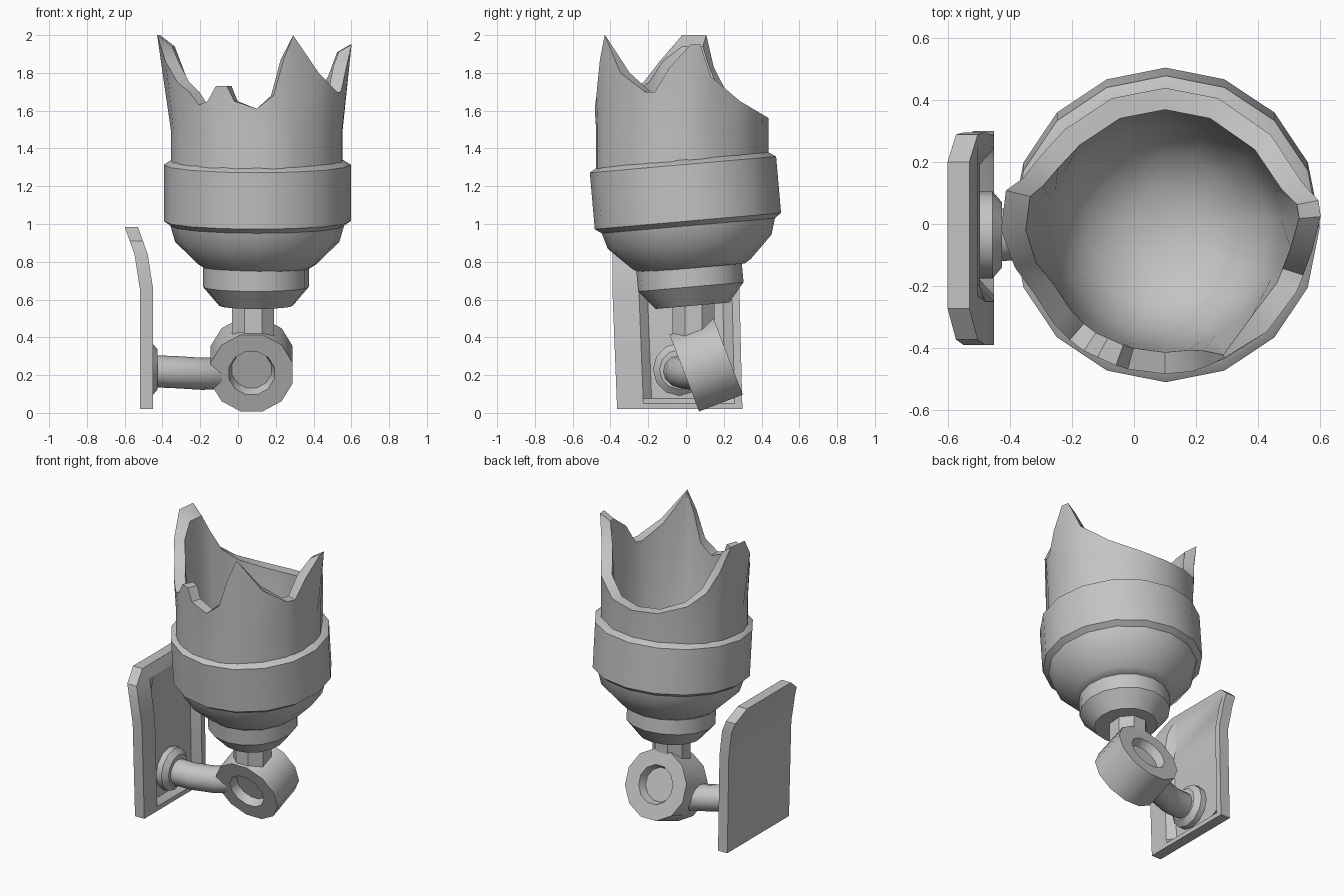
import bpy, bmesh
from math import radians, cos, sin
from mathutils import Matrix

cube = bpy.data.objects.get("Cube")
if cube:
    bpy.data.objects.remove(cube, do_unlink=True)

GREY = (0.55, 0.55, 0.55, 1)
metal = bpy.data.materials.new("plain_grey")
metal.use_nodes = True
metal.diffuse_color = GREY
metal.node_tree.nodes["Principled BSDF"].inputs["Base Color"].default_value = GREY
parts = []


def finish(name, bm):
    """Clean up a bmesh and turn it into a named object."""
    bmesh.ops.remove_doubles(bm, verts=bm.verts, dist=0.0005)
    bmesh.ops.recalc_face_normals(bm, faces=bm.faces)
    mesh = bpy.data.meshes.new(name)
    bm.to_mesh(mesh)
    bm.free()
    obj = bpy.data.objects.new(name, mesh)
    bpy.context.collection.objects.link(obj)
    mesh.materials.append(metal)
    parts.append(obj)
    return obj


def skin(bm, rows, closed):
    """Join neighbouring rows of points with quads."""
    grid = [[bm.verts.new(p) for p in row] for row in rows]
    for a, b in zip(grid, grid[1:]):
        for i in range(len(a) if closed else len(a) - 1):
            j = (i + 1) % len(a)
            bm.faces.new((a[i], a[j], b[j], b[i]))
    return grid


def revolve(name, profile, sides, place, turn=0.0):
    """Revolve (radius, height) points about local z, then place the result."""
    bm = bmesh.new()
    angles = [radians(turn + 360 * i / sides) for i in range(sides)]
    skin(bm, [[(r * cos(a), r * sin(a), h) for a in angles] for r, h in profile], True)
    bmesh.ops.dissolve_degenerate(bm, dist=0.0005, edges=bm.edges)
    bm.transform(place)
    return finish(name, bm)


def at(x, y, z, angle=0.0, axis="X"):
    return Matrix.Translation((x, y, z)) @ Matrix.Rotation(radians(angle), 4, axis)


# Collar, bowl and neck, leaning slightly forward
revolve("collar_and_bowl",
        [(.44, .175), (.455, .175), (.495, .15), (.495, -.15), (.46, -.175), (.435, -.26),
         (.315, -.378), (.28, -.4), (0, -.4)], 16, at(.102, -.003, 1.165, 5))
revolve("neck", [(.28, -.37), (.28, -.5), (.195, -.6), (0, -.6)],
        16, at(.095, -.018, 1.165, 5))

# Broken cup: angle in degrees, rim height, outward flare, wall thickness, inner drop
rim = [(-25, 1.7, .01), (-18, 1.7, .01), (-8, 1.83, .02), (5, 1.95, .045, .07, .04),
       (11, 1.95, .045, .07, .04), (19, 1.78, .01), (42, 1.65, 0), (68, 1.58, 0),
       (90, 1.56, 0), (112, 1.57, 0), (135, 1.62, 0), (150, 1.7, .01), (160, 1.83, .03),
       (166, 2, .07, .08, .06), (180, 2, .07, .08, .06), (194, 1.86, .04), (206, 1.75, .01),
       (220, 1.7, .01), (229, 1.63, .01), (236, 1.65, .01), (242, 1.73, .005),
       (250, 1.73, .005), (255, 1.65, .005), (270, 1.61, .005), (281, 1.68, .005),
       (288, 1.87, 0, .05, 0), (295, 2, -.005, .01, .01), (315, 1.8, .005)]


def ring(radius, height):
    return [(.1 + radius * cos(radians(p[0])), -.02 + radius * sin(radians(p[0])), height)
            for p in rim]


def rim_ring(inner):
    pts = []
    for deg, top, flare, *edge in rim:
        wall, drop = edge or (.07, 0)
        r = .458 + flare - (wall if inner else 0)
        a = radians(deg)
        pts.append((.1 + r * cos(a), -.02 + r * sin(a), top - (drop if inner else 0)))
    return pts


bm = bmesh.new()
skin(bm, [ring(.456, 1.2), ring(.456, 1.5), rim_ring(False), rim_ring(True),
          ring(.375, 1.2), ring(.335, 1.01), ring(.25, .88),
          ring(.13, .82), ring(0, .8)], True)
bmesh.ops.dissolve_degenerate(bm, dist=0.0005, edges=bm.edges)
finish("broken_cup", bm)

# Stem and swivel knuckle with a tapered recess in both ends
revolve("stem", [(0, 0), (.12, 0), (.12, .19), (0, .19)], 8, at(.08, .04, .39), 22.5)
half = [(0, .07), (.108, .07), (.125, .124), (.225, .124)]
revolve("swivel_knuckle", half + [(r, -h) for r, h in reversed(half)], 12,
        at(.072, .107, .255, -69), 15)

# Wall flange and curved arm
revolve("arm_flange", [(0, 0), (.14, 0), (.14, .045), (.105, .075), (0, .075)], 12,
        at(-.5, -.035, .23, 90, "Y"))
curve = bpy.data.curves.new("arm", "CURVE")
curve.dimensions = "3D"
curve.bevel_depth = .085
curve.bevel_resolution = 4
path = [(-.48, -.04, .222), (-.32, -.025, .215), (-.19, .03, .207), (-.09, .09, .21)]
spline = curve.splines.new("POLY")
spline.points.add(len(path) - 1)
for point, co in zip(spline.points, path):
    point.co = (*co, 1)
curve.materials.append(metal)
arm = bpy.data.objects.new("arm", curve)
bpy.context.collection.objects.link(arm)
bpy.ops.object.select_all(action="DESELECT")
arm.select_set(True)
bpy.context.view_layer.objects.active = arm
bpy.ops.object.convert(target="MESH")
parts.append(bpy.context.view_layer.objects.active)

# Wall plate: height, back x, left and right edge; the top bends to the wall
levels = [(.02, -.52, -.365, .3), (.05, -.52, -.366, .298), (.075, -.52, -.367, .297),
          (.66, -.52, -.39, .283), (.84, -.548, -.39, .295), (.91, -.573, -.372, .288),
          (.985, -.6, -.272, .2)]
bm = bmesh.new()
front, back = [], []
for i, (z, x, y0, y1) in enumerate(levels):
    ys = [y0, y0 + .14, y0 + .185, y1 - .09, y1 - .04, y1]
    deep = 2 <= i <= 4
    front.append([(x + (.025 if deep and j in (2, 3) else .07), y, z)
                  for j, y in enumerate(ys)])
    back.append([(x, y, z) for y in ys])
f, b = skin(bm, front, False), skin(bm, back, False)


def border(g):
    return (g[0] + [row[-1] for row in g[1:]] + g[-1][-2::-1]
            + [row[0] for row in g[-2:0:-1]])


loop_f, loop_b = border(f), border(b)
for i in range(len(loop_f)):
    j = (i + 1) % len(loop_f)
    bm.faces.new((loop_f[i], loop_f[j], loop_b[j], loop_b[i]))
finish("wall_plate", bm)

# Smooth the round surfaces and keep the hard edges
bpy.ops.object.select_all(action="DESELECT")
for obj in parts:
    obj.select_set(True)
bpy.context.view_layer.objects.active = parts[0]
bpy.ops.object.shade_smooth_by_angle(angle=radians(35))
